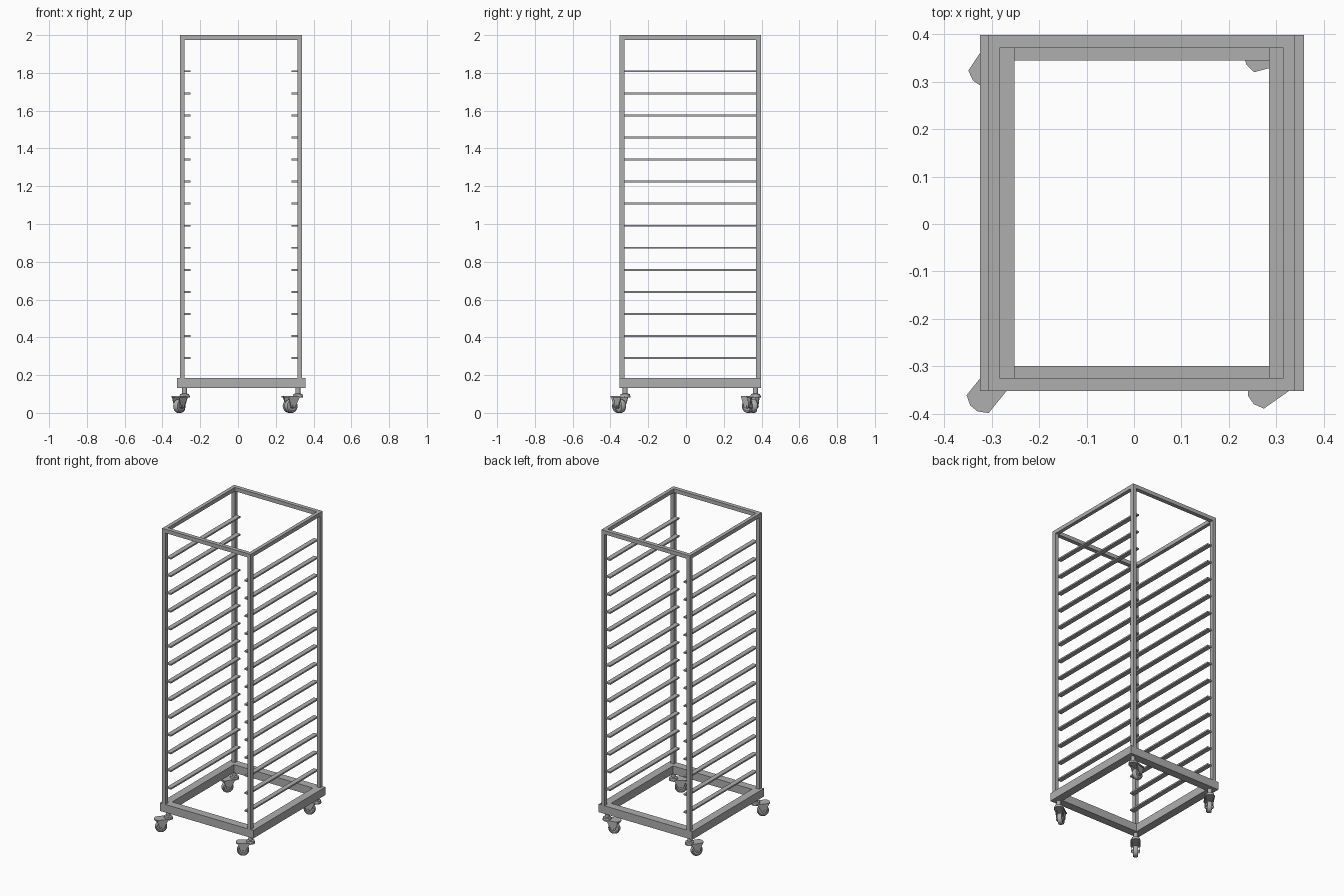
import bpy, bmesh
from math import pi, radians
from mathutils import Matrix, Vector

old = bpy.data.objects.get("Cube")
if old:
    bpy.data.objects.remove(old, do_unlink=True)

GREY = (0.43, 0.43, 0.43, 1)
steel = bpy.data.materials.new("brushed grey steel")
steel.use_nodes = True
steel.diffuse_color = GREY
steel.node_tree.nodes["Principled BSDF"].inputs["Base Color"].default_value = GREY


def finish(name, bm, matrix=Matrix(), smooth=False):
    bmesh.ops.recalc_face_normals(bm, faces=bm.faces)
    mesh = bpy.data.meshes.new(name)
    bm.to_mesh(mesh)
    bm.free()
    mesh.materials.append(steel)
    obj = bpy.data.objects.new(name, mesh)
    bpy.context.collection.objects.link(obj)
    obj.matrix_world = matrix
    if smooth:
        bpy.ops.object.select_all(action="DESELECT")
        obj.select_set(True)
        bpy.context.view_layer.objects.active = obj
        bpy.ops.object.shade_smooth_by_angle(angle=radians(35))
    return obj


def box(name, x0, x1, y0, y1, z0, z1):
    bm = bmesh.new()
    bmesh.ops.create_cube(bm, size=1)
    bmesh.ops.scale(bm, vec=(x1 - x0, y1 - y0, z1 - z0), verts=bm.verts)
    bmesh.ops.translate(bm, vec=((x0 + x1) / 2, (y0 + y1) / 2, (z0 + z1) / 2), verts=bm.verts)
    return finish(name, bm)


def plate(name, outline, depth, matrix):
    """Extrude a closed outline of 3D points along the depth vector."""
    bm = bmesh.new()
    face = bm.faces.new([bm.verts.new(p) for p in outline])
    out = bmesh.ops.extrude_face_region(bm, geom=[face])
    moved = [v for v in out["geom"] if isinstance(v, bmesh.types.BMVert)]
    bmesh.ops.translate(bm, vec=depth, verts=moved)
    return finish(name, bm, matrix)


def lathe(name, profile, matrix, steps=28):
    """Spin (radius, height) points about local z."""
    bm = bmesh.new()
    verts = [bm.verts.new((r, 0, h)) for r, h in profile]
    edges = [bm.edges.new(pair) for pair in zip(verts, verts[1:])]
    bmesh.ops.spin(bm, geom=verts + edges, cent=(0, 0, 0), axis=(0, 0, 1),
                   angle=2 * pi, steps=steps, use_merge=True)
    bmesh.ops.remove_doubles(bm, verts=bm.verts, dist=0.0001)
    return finish(name, bm, matrix, smooth=True)


def ring(name, x0, x1, y0, y1, z0, z1, wx, wy):
    """Rectangular frame of four butted bars."""
    box(name + "_front", x0, x1, y0, y0 + wy, z0, z1)
    box(name + "_back", x0, x1, y1 - wy, y1, z0, z1)
    box(name + "_right", x0, x0 + wx, y0 + wy, y1 - wy, z0, z1)
    box(name + "_left", x1 - wx, x1, y0 + wy, y1 - wy, z0, z1)


# Base frame and top frame
X0, X1, Y0, Y1 = -0.307, 0.339, -0.352, 0.398
WX, WY = 0.024, 0.027
ring("base_frame", -0.324, 0.358, Y0, Y1, 0.132, 0.185, 0.053, 0.053)
ring("top_frame", X0, X1, Y0, Y1, 1.975, 2.0, WX, WY)

# Corner posts
for side, x in (("right", X0), ("left", X1 - WX)):
    for end, y in (("front", Y0), ("back", Y1 - WY)):
        box(f"{end}_{side}_post", x, x + WX, y, y + WY, 0.185, 1.975)

# Tray rails on the inner faces of the posts
for i in range(14):
    z = 0.29 + i * 0.1168
    for side, x in (("right", X0 + WX), ("left", X1 - WX - 0.031)):
        box(f"{side}_tray_rail_{i + 1}", x, x + 0.031, -0.338, 0.384, z - 0.005, z + 0.005)


# Swivel casters
def caster(name, x, y, heading):
    place = Matrix.Translation((x, y, 0)) @ Matrix.Rotation(radians(heading), 4, "Z")
    lathe(name + "_stem", [(0, 0.133), (0.013, 0.133), (0.013, 0.102), (0.024, 0.1),
                           (0.026, 0.09), (0, 0.09)], place)
    half = [(0.086, 0.01), (0.074, 0.03), (0.0, 0.03), (-0.02, 0.02), (-0.027, 0.007)]
    outline = half + [(a, -b) for a, b in reversed(half)]
    plate(name + "_hood", [(a, b, 0.082) for a, b in outline], Vector((0, 0, 0.008)), place)
    leg = [(0.005, 0.083), (0.076, 0.083), (0.058, 0.03), (0.045, 0.024), (0.033, 0.03)]
    for tag, b in (("inner", -0.024), ("outer", 0.02)):
        plate(f"{name}_{tag}_fork", [(a, b, z) for a, z in leg], Vector((0, 0.004, 0)), place)
    axle = place @ Matrix.Translation((0.045, 0, 0.036)) @ Matrix.Rotation(pi / 2, 4, "X")
    tyre = [(0, -0.018), (0.012, -0.018), (0.013, -0.012), (0.025, -0.012), (0.027, -0.015),
            (0.033, -0.014), (0.036, -0.008)]
    lathe(name + "_wheel", tyre + [(r, -h) for r, h in reversed(tyre)], axle)
    lathe(name + "_axle", [(0, -0.028), (0.007, -0.028), (0.007, 0.028), (0, 0.028)], axle, 12)


caster("front_right_caster", -0.283, -0.322, 231)
caster("back_right_caster", -0.283, 0.368, 236)
caster("front_left_caster", 0.317, -0.322, 215)
caster("back_left_caster", 0.317, 0.368, 195)
